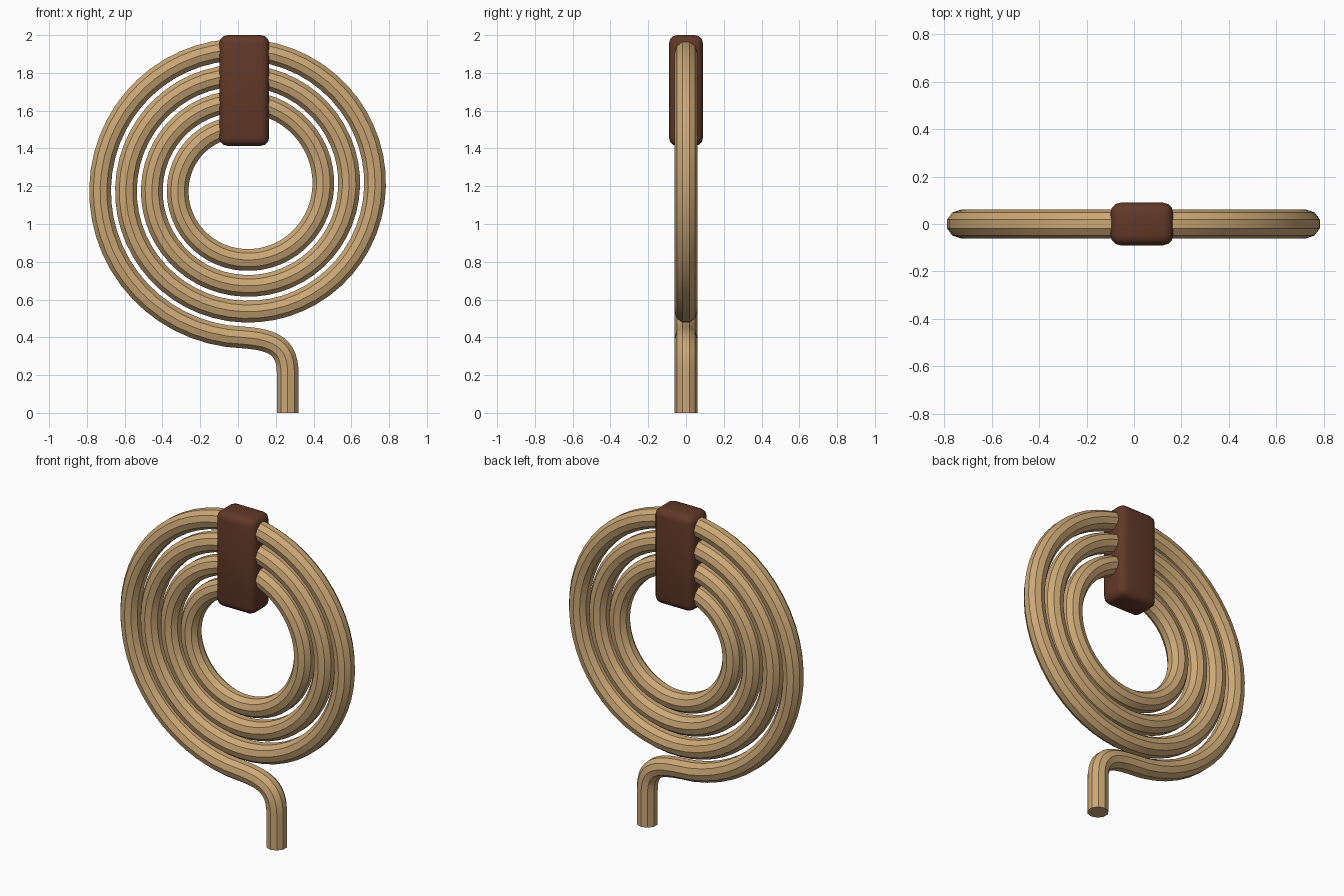
import bpy, bmesh, math
from mathutils import Vector

if "Cube" in bpy.data.objects:
    bpy.data.objects.remove(bpy.data.objects["Cube"])


def material(name, color):
    m = bpy.data.materials.new(name)
    m.diffuse_color = (*color, 1)
    m.use_nodes = True
    m.node_tree.nodes["Principled BSDF"].inputs["Base Color"].default_value = m.diffuse_color
    return m


def finish(name, bm, mat):
    bmesh.ops.recalc_face_normals(bm, faces=bm.faces)
    mesh = bpy.data.meshes.new(name)
    bm.to_mesh(mesh)
    bm.free()
    mesh.materials.append(mat)
    obj = bpy.data.objects.new(name, mesh)
    bpy.context.collection.objects.link(obj)
    bpy.ops.object.select_all(action='DESELECT')
    obj.select_set(True)
    bpy.context.view_layer.objects.active = obj
    return obj


tan = material("tan cane", (0.60, 0.39, 0.18))
brown = material("dark brown leather", (0.12, 0.04, 0.021))

# Coil centreline: spiral from the top, out through three and a half turns
CX, CZ, R0, PITCH = 0.032, 1.195, 0.3165, 0.137
TURNS, STEPS = 3.5, 56
path = []
for i in range(int(TURNS * STEPS) + 1):
    t = i / STEPS
    r, a = R0 + PITCH * t, math.pi / 2 + 2 * math.pi * t
    path.append(Vector((CX + r * math.cos(a), 0, CZ + r * math.sin(a))))

# Tail: a smooth bend from the spiral's end down into the straight stem
p0, p1, p2, p3 = path[-1], Vector((0.19, 0, 0.387)), Vector((0.263, 0, 0.35)), Vector((0.263, 0, 0.21))
for i in range(1, 13):
    t = i / 12
    s = 1 - t
    path.append(p0 * s**3 + p1 * 3 * s * s * t + p2 * 3 * s * t * t + p3 * t**3)
path.append(Vector((0.263, 0, 0)))

# Ten-sided tube swept along the centreline
SIDES, RADIUS = 10, 0.0605
bm = bmesh.new()
rings = []
for i, p in enumerate(path):
    d = (path[min(i + 1, len(path) - 1)] - path[max(i - 1, 0)]).normalized()
    n = Vector((-d.z, 0, d.x))
    ring = []
    for k in range(SIDES):
        a = 2 * math.pi * (k + 0.5) / SIDES
        ring.append(bm.verts.new(p + n * RADIUS * math.cos(a) + Vector((0, RADIUS * math.sin(a), 0))))
    rings.append(ring)
for a, b in zip(rings, rings[1:]):
    for k in range(SIDES):
        j = (k + 1) % SIDES
        bm.faces.new((a[k], a[j], b[j], b[k]))
bm.faces.new(rings[0])
bm.faces.new(rings[-1])
finish("coiled_cane", bm, tan)
bpy.ops.object.shade_smooth_by_angle(angle=math.radians(30))

# Rounded block that clamps the coils at the top
bm = bmesh.new()
bmesh.ops.create_cube(bm, size=1)
bmesh.ops.scale(bm, vec=(0.264, 0.18, 0.586), verts=bm.verts)
bmesh.ops.translate(bm, vec=(0.033, 0, 1.707), verts=bm.verts)
bmesh.ops.bevel(bm, geom=bm.edges[:], offset=0.043, segments=3, profile=0.5, affect='EDGES')
finish("clamp_block", bm, brown)
bpy.ops.object.shade_smooth_by_angle(angle=math.radians(35))
